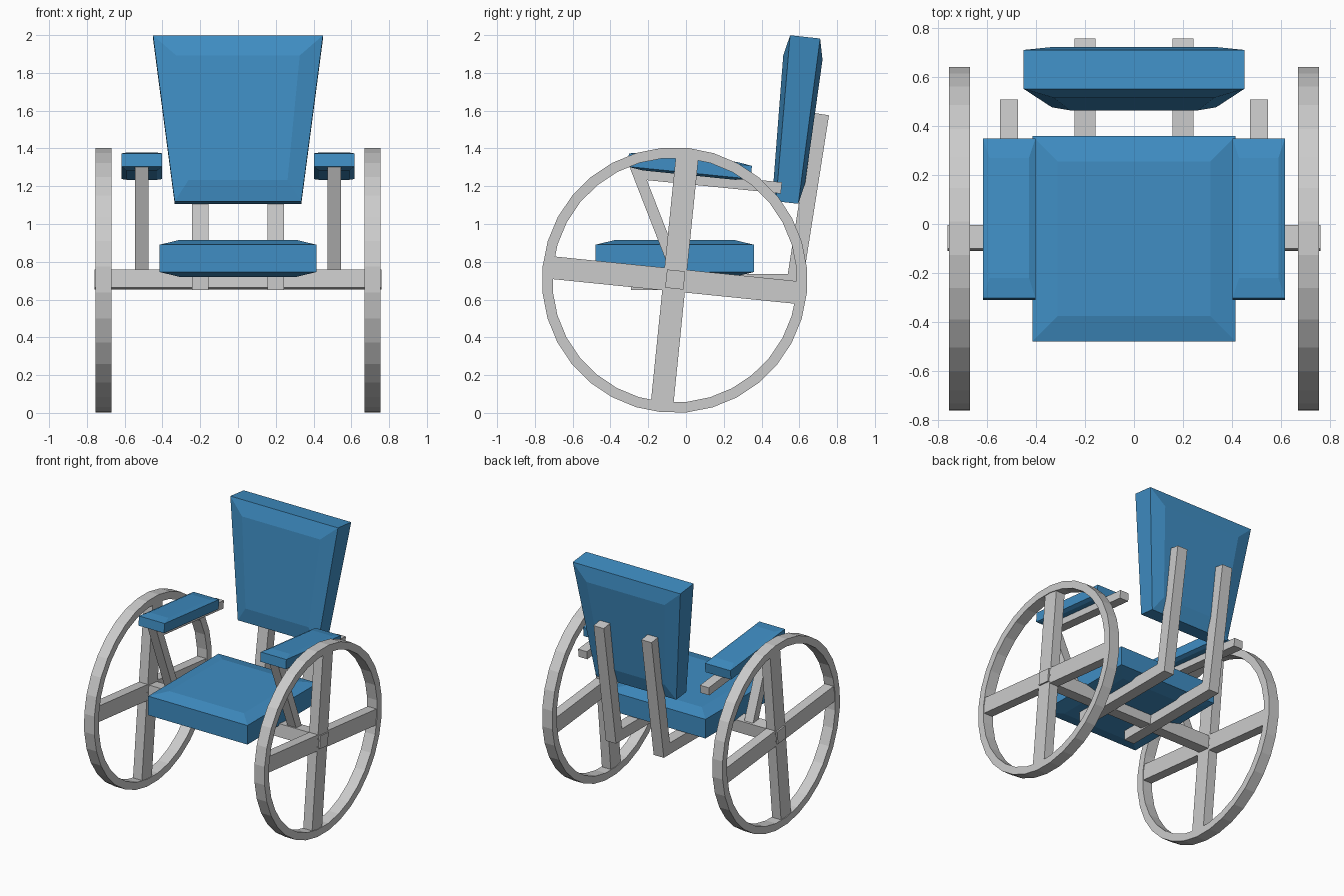
import bpy, bmesh, math
from mathutils import Matrix, Vector

if "Cube" in bpy.data.objects:
    bpy.data.objects.remove(bpy.data.objects["Cube"])

TILT = math.radians(-5.8)          # wheels, armrests and back share this lean
blue = bpy.data.materials.new("blue_cushion")
blue.diffuse_color = (0.05, 0.27, 0.55, 1)
blue.use_nodes = True
blue.node_tree.nodes["Principled BSDF"].inputs["Base Color"].default_value = blue.diffuse_color
HUB = Vector((0, -0.06, 0.703))


def finish(name, bm, mat=None):
    bmesh.ops.recalc_face_normals(bm, faces=bm.faces[:])
    me = bpy.data.meshes.new(name)
    bm.to_mesh(me)
    bm.free()
    ob = bpy.data.objects.new(name, me)
    bpy.context.collection.objects.link(ob)
    if mat:
        me.materials.append(mat)
    return ob


def box(name, loc, size, rot=0.0):
    bm = bmesh.new()
    bmesh.ops.create_cube(bm, size=1, matrix=Matrix.Translation(loc)
                          @ Matrix.Rotation(rot, 4, 'X') @ Matrix.Diagonal((*size, 1)))
    return finish(name, bm)


def cushion(name, loc, size, rot=0.0, taper=1.0):
    """Unit cushion with a raised panel on both sides; taper narrows the -y end."""
    bm = bmesh.new()
    bmesh.ops.create_cube(bm, size=1, matrix=Matrix.Diagonal((1, 1, 0.74, 1)))
    bm.normal_update()
    for f in [f for f in bm.faces if abs(f.normal.z) > 0.9]:
        bmesh.ops.inset_region(bm, faces=[f], thickness=0.125, depth=0.13,
                               use_even_offset=True)
    for v in bm.verts:
        k = taper + (1 - taper) * (v.co.y + 0.5)
        v.co.x *= k
        v.co.z *= k
    bm.transform(Matrix.Translation(loc) @ Matrix.Rotation(rot, 4, 'X')
                 @ Matrix.Diagonal((*size, 1)))
    return finish(name, bm, blue)


def bent_bar(name, x, width, pts, thick):
    """Square bar following three (y, z) points with a mitred corner."""
    p = [Vector(q) for q in pts]
    d0, d1 = (p[1] - p[0]).normalized(), (p[2] - p[1]).normalized()
    n0, n1 = Vector((-d0.y, d0.x)), Vector((-d1.y, d1.x))
    mitre = (n0 + n1) / (1 + n0.dot(n1))
    bm = bmesh.new()
    rings = []
    for c, n in zip(p, (n0, mitre, n1)):
        ring = []
        for sx, sn in ((-1, -1), (1, -1), (1, 1), (-1, 1)):
            q = c + n * sn * thick / 2
            ring.append(bm.verts.new((x + sx * width / 2, q.x, q.y)))
        rings.append(ring)
    for a, b in zip(rings, rings[1:]):
        for i in range(4):
            j = (i + 1) % 4
            bm.faces.new((a[i], a[j], b[j], b[i]))
    bm.faces.new(rings[0])
    bm.faces.new(rings[-1])
    return finish(name, bm)


def rim(name, x, outer, inner, width, sides=32):
    bm = bmesh.new()
    prof = [bm.verts.new((sx * width / 2, 0, r))
            for sx, r in ((-1, inner), (1, inner), (1, outer), (-1, outer))]
    edges = [bm.edges.new((prof[i], prof[(i + 1) % 4])) for i in range(4)]
    bmesh.ops.spin(bm, geom=prof + edges, cent=(0, 0, 0), axis=(1, 0, 0),
                   angle=math.tau, steps=sides, use_merge=True)
    bmesh.ops.remove_doubles(bm, verts=bm.verts[:], dist=1e-4)
    bm.transform(Matrix.Translation(HUB + Vector((x, 0, 0))) @ Matrix.Rotation(TILT, 4, 'X'))
    return finish(name, bm)


# Seat and tapered backrest
cushion("seat", (0, -0.06, 0.818), (0.83, 0.84, 0.195))
cushion("backrest", (0, 0.583, 1.552), (0.90, 0.882, 0.216),
        rot=math.radians(90 - 6.2), taper=0.745)

# Axle through both wheels
box("axle", HUB + Vector((0, 0.003, 0.003)), (1.52, 0.097, 0.097), TILT)

for side, s in (("left", -1), ("right", 1)):
    # Wheel with crossed spokes
    rim(side + "_wheel_rim", s * 0.712, 0.703, 0.648, 0.084)
    hub = HUB + Vector((s * 0.712, 0, 0))
    box(side + "_wheel_spoke_upright", hub, (0.074, 0.12, 1.33), TILT)
    box(side + "_wheel_spoke_level", hub, (0.073, 1.33, 0.12), TILT)
    # Rail under the seat that turns up to hold the back
    bent_bar(side + "_back_support", s * 0.2, 0.085,
             [(-0.29, 0.692), (0.575, 0.692), (0.715, 1.582)], 0.085)
    # Armrest strut and pad
    bent_bar(side + "_armrest_support", s * 0.51, 0.073,
             [(-0.04, 0.72), (-0.253, 1.267), (0.505, 1.191)], 0.06)
    cushion(side + "_armrest_pad", (s * 0.509, 0.02, 1.306), (0.214, 0.655, 0.095), TILT)
